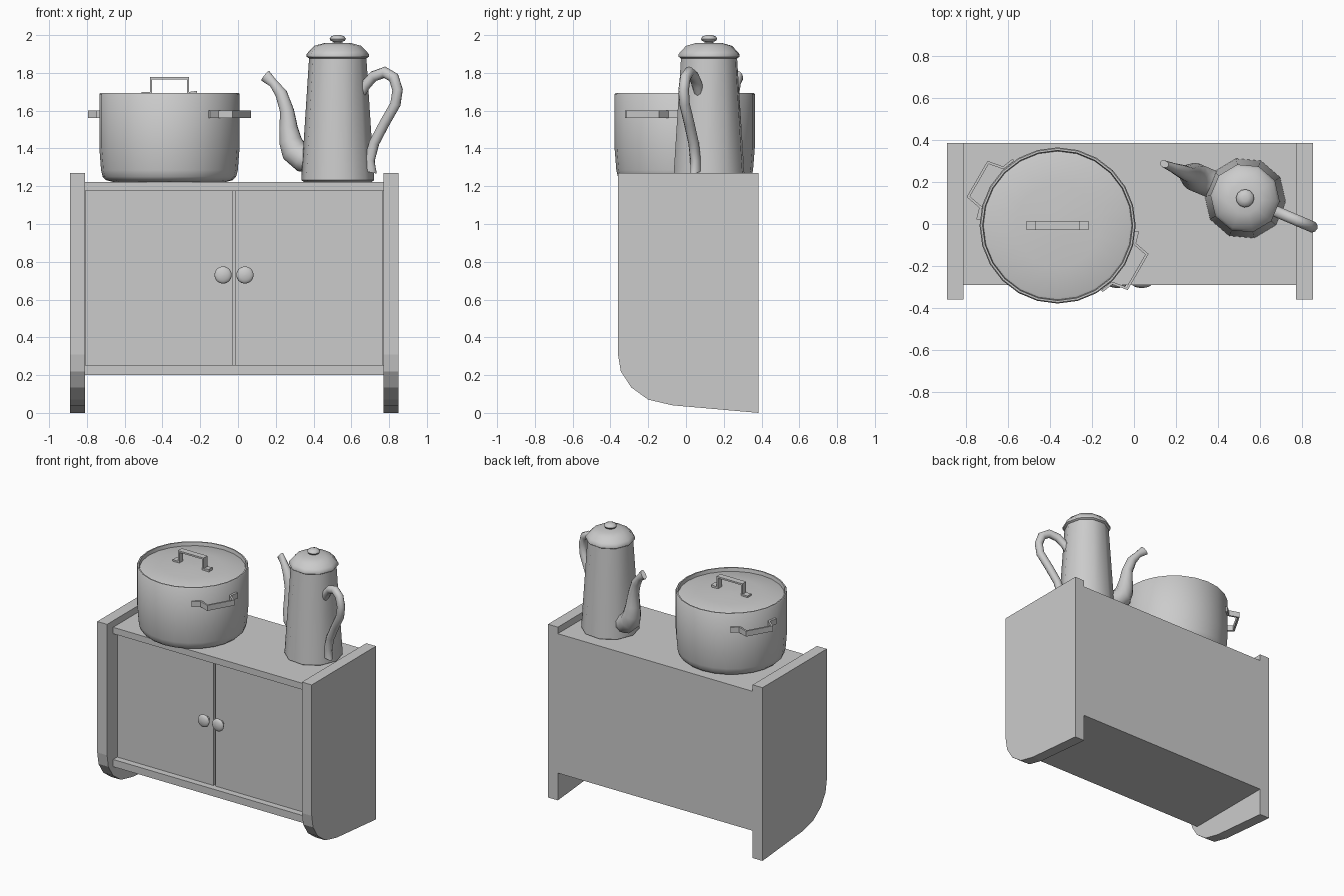
import bpy, bmesh
from math import sin, cos, pi, radians
from mathutils import Vector, Matrix

cube = bpy.data.objects.get("Cube")
if cube:
    bpy.data.objects.remove(cube, do_unlink=True)

grey = bpy.data.materials.new("plain grey")
grey.use_nodes = True
grey.diffuse_color = (0.6, 0.6, 0.6, 1)
grey.node_tree.nodes["Principled BSDF"].inputs["Base Color"].default_value = (0.6, 0.6, 0.6, 1)


def finish(name, bm, matrix=Matrix(), smooth=0):
    bmesh.ops.recalc_face_normals(bm, faces=bm.faces)
    bm.transform(matrix)
    mesh = bpy.data.meshes.new(name)
    bm.to_mesh(mesh)
    bm.free()
    mesh.materials.append(grey)
    obj = bpy.data.objects.new(name, mesh)
    bpy.context.collection.objects.link(obj)
    if smooth:
        bpy.ops.object.select_all(action='DESELECT')
        obj.select_set(True)
        bpy.context.view_layer.objects.active = obj
        bpy.ops.object.shade_smooth_by_angle(angle=radians(smooth))
    return obj


def box(name, x, y, z):
    bm = bmesh.new()
    bmesh.ops.create_cube(bm, size=1)
    for v in bm.verts:
        v.co = [a + (b - a) * (c + 0.5) for c, (a, b) in zip(v.co, (x, y, z))]
    return finish(name, bm)


def bridge(bm, a, b):
    n = len(a)
    for i in range(n):
        bm.faces.new((a[i], a[(i + 1) % n], b[(i + 1) % n], b[i]))


def lathe(name, profile, sides, matrix, smooth=50):
    """Closed solid turned around local z from (radius, height) pairs."""
    bm = bmesh.new()
    rings = [[bm.verts.new((r * cos(2 * pi * i / sides), r * sin(2 * pi * i / sides), z))
              for i in range(sides)] for r, z in profile]
    for a, b in zip(rings, rings[1:]):
        bridge(bm, a, b)
    bm.faces.new(rings[0])
    bm.faces.new(rings[-1])
    return finish(name, bm, matrix, smooth)


def sweep(name, path, section, matrix, scales=None, smooth=0):
    """Section of (in-plane, local y) offsets swept along a path in local xz."""
    bm = bmesh.new()
    pts = [Vector((x, 0, z)) for x, z in path]
    side = Vector((0, 1, 0))
    rings = []
    for i, p in enumerate(pts):
        ahead = (pts[min(i + 1, len(pts) - 1)] - p).normalized()
        behind = (p - pts[max(i - 1, 0)]).normalized()
        tangent = (ahead + behind).normalized()
        miter = 1 / max(tangent.dot(ahead or behind), 0.5)
        normal = tangent.cross(side)
        k = scales[i] if scales else 1
        rings.append([bm.verts.new(p + normal * u * k * miter + side * v * k) for u, v in section])
    for a, b in zip(rings, rings[1:]):
        bridge(bm, a, b)
    bm.faces.new(rings[0])
    bm.faces.new(rings[-1])
    return finish(name, bm, matrix, smooth)


def place(x, y, z, turn=0):
    return Matrix.Translation((x, y, z)) @ Matrix.Rotation(radians(turn), 4, 'Z')


def rectangle(u, v):
    return [(-u, -v), (u, -v), (u, v), (-u, v)]


round_section = [(cos(2 * pi * i / 10), sin(2 * pi * i / 10)) for i in range(10)]

# Cabinet sides with a curved lower front corner
side_profile = [(0.385, 0), (-0.07, 0.04), (-0.2, 0.07), (-0.29, 0.135),
                (-0.345, 0.22), (-0.36, 0.31), (-0.36, 1.27), (0.385, 1.27)]
for name, x in (("right_side_panel", -0.89), ("left_side_panel", 0.77)):
    bm = bmesh.new()
    rings = [[bm.verts.new((x + dx, y, z)) for y, z in side_profile] for dx in (0, 0.08)]
    bridge(bm, *rings)
    for ring in rings:
        bm.faces.new(ring)
    finish(name, bm)

# Cabinet boards, back and doors
width = (-0.81, 0.77)
box("top_board", width, (-0.29, 0.385), (1.175, 1.222))
box("bottom_board", width, (-0.29, 0.385), (0.2, 0.253))
box("back_board", width, (0.35, 0.385), (0.253, 1.175))
box("right_door", (-0.807, -0.029), (-0.243, -0.2), (0.253, 1.175))
box("left_door", (-0.013, 0.768), (-0.243, -0.2), (0.253, 1.175))

# Door knobs on short stems
for name, x in (("right_knob", -0.079), ("left_knob", 0.037)):
    knob = [(0.018, 0), (0.018, -0.02)] + [
        (0.046 * sin(a), -0.024 - 0.036 * (0.5 - 0.5 * cos(a)) * 1.05)
        for a in (pi * i / 10 for i in range(2, 10))] + [(0.003, -0.062)]
    lathe(name, knob, 16, Matrix.Translation((x, -0.242, 0.73)) @ Matrix.Rotation(-pi / 2, 4, 'X'))

# Cooking pot with a raised rim, and its recessed domed lid
pot = place(-0.363, -0.007, 0)
lathe("pot", [(0.3, 1.223), (0.335, 1.232), (0.353, 1.25), (0.362, 1.285), (0.371, 1.4),
              (0.371, 1.688), (0.366, 1.694), (0.357, 1.694), (0.352, 1.66)], 24, pot)
lathe("pot_lid", [(0.353, 1.65), (0.353, 1.668), (0.343, 1.672), (0.2, 1.684), (0.06, 1.69),
                  (0.004, 1.691)], 24, pot)

# Lid handle with flat feet
sweep("lid_handle", [(-0.147, 1.693), (-0.098, 1.693), (-0.098, 1.771), (0.098, 1.771),
                     (0.098, 1.693), (0.147, 1.693)], rectangle(0.006, 0.022), pot)

# Strap handles on both sides of the pot, bent in the horizontal plane
strap = [(-0.165, 0.338), (-0.108, 0.361), (-0.094, 0.436),
         (0.094, 0.436), (0.108, 0.361), (0.165, 0.338)]
for name, turn in (("pot_handle_back", 150), ("pot_handle_front", -30)):
    lay_flat = Matrix(((0, 0, 1, 0), (1, 0, 0, 0), (0, 1, 0, 0), (0, 0, 0, 1)))
    sweep(name, strap, rectangle(0.006, 0.02), place(-0.363, -0.007, 1.58, turn) @ lay_flat)

# Coffee pot body, domed lid and lid knob
kettle = place(0.528, 0.122, 0, -5)
lathe("coffee_pot_body", [(0.18, 1.223), (0.194, 1.232), (0.193, 1.25), (0.152, 1.885)], 10, kettle)
lathe("coffee_pot_lid", [(0.15, 1.875), (0.165, 1.885), (0.165, 1.9), (0.152, 1.915),
                         (0.125, 1.943), (0.075, 1.957), (0.02, 1.96)], 10, kettle)
lathe("coffee_pot_lid_knob", [(0.022, 1.95), (0.02, 1.963), (0.038, 1.97), (0.043, 1.98),
                              (0.036, 1.993), (0.015, 2.0)], 12, kettle)

# Coffee pot spout, narrowing upwards
sweep("spout", [(0.13, 1.33), (0.2, 1.345), (0.25, 1.385), (0.272, 1.44), (0.283, 1.51),
                (0.292, 1.6), (0.325, 1.69), (0.37, 1.745), (0.417, 1.785)],
      round_section, place(0.528, 0.122, 0, 157),
      [0.065, 0.07, 0.07, 0.062, 0.05, 0.038, 0.033, 0.024, 0.017], 50)

# Coffee pot ear handle
sweep("coffee_pot_handle", [(0.13, 1.69), (0.16, 1.735), (0.206, 1.782), (0.27, 1.803),
                            (0.322, 1.775), (0.344, 1.71), (0.332, 1.635), (0.27, 1.535),
                            (0.21, 1.43), (0.184, 1.34), (0.17, 1.28)],
      round_section, place(0.528, 0.122, 0, -23), [0.028] * 11, 50)
